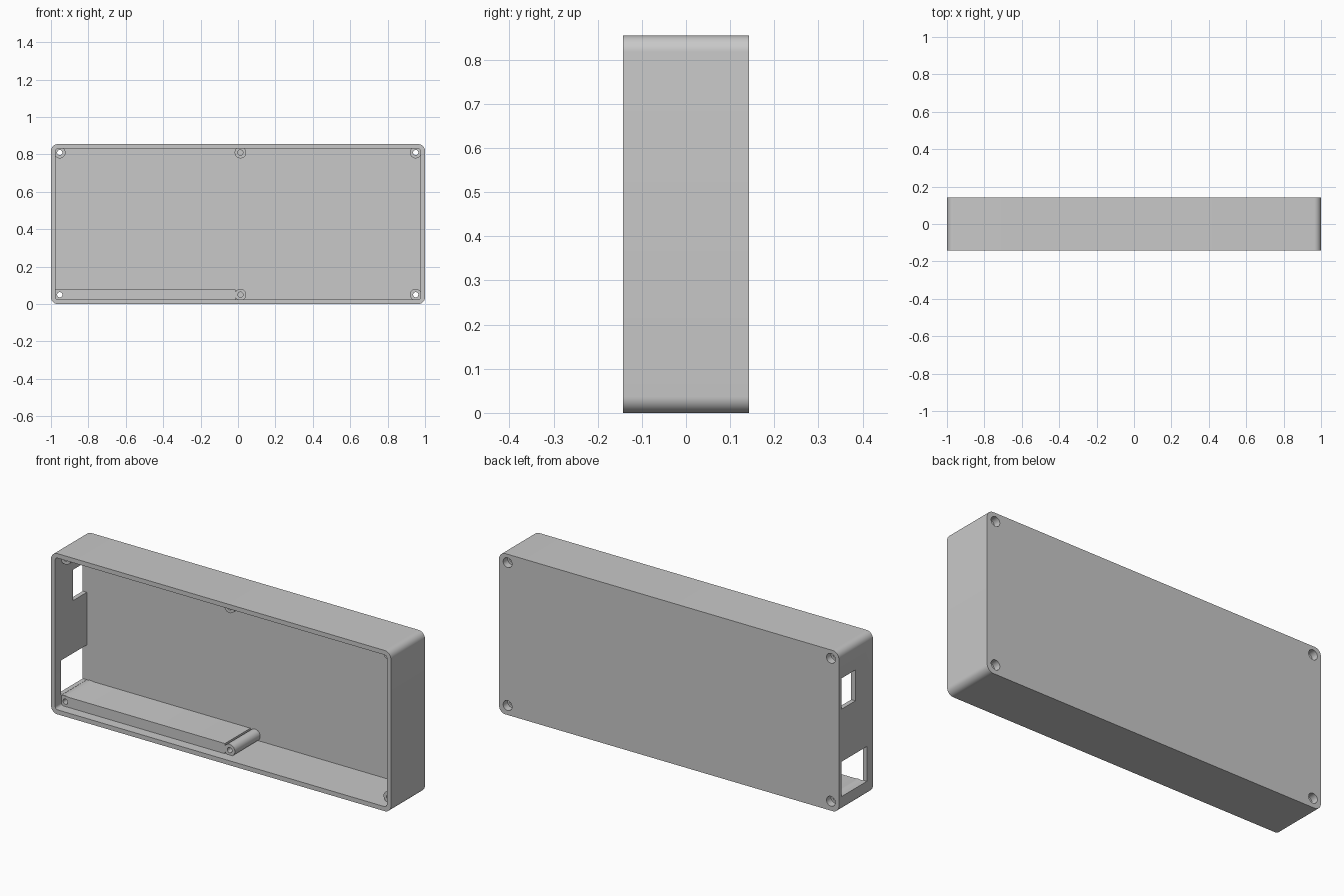
import bpy
import bmesh
import math
from mathutils import Matrix, Vector

cube = bpy.data.objects.get("Cube")
if cube:
    bpy.data.objects.remove(cube, do_unlink=True)

# Main dimensions
HALF_DEPTH = 0.143
HEIGHT = 0.855
WALL = 0.024
BACK_INNER = 0.124
RECESS = -0.09
POST_X = (-0.953, 0.013, 0.95)
POST_Z = (0.05, 0.81)

grey = bpy.data.materials.new("light_grey")
grey.use_nodes = True
grey.diffuse_color = (0.58, 0.58, 0.58, 1)
grey.node_tree.nodes["Principled BSDF"].inputs["Base Color"].default_value = grey.diffuse_color


def finish(name, bm):
    mesh = bpy.data.meshes.new(name)
    bmesh.ops.recalc_face_normals(bm, faces=bm.faces)
    bm.to_mesh(mesh)
    bm.free()
    obj = bpy.data.objects.new(name, mesh)
    bpy.context.collection.objects.link(obj)
    mesh.materials.append(grey)
    return obj


def block(name, low, high, radius=0.0):
    """Box between two corners, with optional rounding of the edges along y."""
    low, high = Vector(low), Vector(high)
    bm = bmesh.new()
    bmesh.ops.create_cube(bm, size=1)
    bmesh.ops.scale(bm, vec=high - low, verts=bm.verts)
    bmesh.ops.translate(bm, vec=(low + high) / 2, verts=bm.verts)
    if radius:
        edges = [e for e in bm.edges
                 if abs(e.verts[0].co.y - e.verts[1].co.y) > 0.01]
        bmesh.ops.bevel(bm, geom=edges, offset=radius, segments=10,
                        profile=0.5, affect='EDGES')
    return finish(name, bm)


def rod(name, x, z, y0, y1, radius):
    """Cylinder running along y."""
    bm = bmesh.new()
    turn = Matrix.Translation((x, (y0 + y1) / 2, z)) @ Matrix.Rotation(math.pi / 2, 4, 'X')
    bmesh.ops.create_cone(bm, cap_ends=True, segments=32, radius1=radius,
                          radius2=radius, depth=y1 - y0, matrix=turn)
    return finish(name, bm)


def combine(target, tool, operation):
    mod = target.modifiers.new(operation.lower(), 'BOOLEAN')
    mod.operation = operation
    mod.solver = 'EXACT'
    mod.object = tool
    bpy.context.view_layer.objects.active = target
    bpy.ops.object.modifier_apply(modifier=mod.name)
    bpy.data.objects.remove(tool, do_unlink=True)


# Open-fronted shell with rounded corners
case = block("enclosure_case", (-1, -HALF_DEPTH, 0), (1, HALF_DEPTH, HEIGHT), 0.037)
combine(case, block("cavity", (WALL - 1, -0.3, WALL),
                    (1 - WALL, BACK_INNER, HEIGHT - WALL), 0.014), 'DIFFERENCE')

# Ledge along the floor
combine(case, block("ledge", (-0.985, RECESS, 0.012), (-0.014, 0.133, 0.078)), 'UNION')

# Screw posts
for x in POST_X:
    for z in POST_Z:
        combine(case, rod("screw_post", x, z, RECESS + 0.001, 0.135, 0.031), 'UNION')

# Port openings in the side wall
for front, bottom, top in ((0.005, 0.544, 0.708), (-0.092, 0.079, 0.264)):
    combine(case, block("port", (-1.1, front, bottom), (-0.97, 0.123, top)), 'DIFFERENCE')

# Screw holes: through and counterbored at the corners, blind in the middle
for x in POST_X:
    for z in POST_Z:
        middle = abs(x) < 0.5
        combine(case, rod("screw_hole", x, z, -0.2, 0.05 if middle else 0.2, 0.014),
                'DIFFERENCE')
        if not middle:
            combine(case, rod("counterbore", x, z, 0.105, 0.2, 0.026), 'DIFFERENCE')

# Smooth round surfaces, crisp edges
bpy.ops.object.select_all(action='DESELECT')
case.select_set(True)
bpy.context.view_layer.objects.active = case
bpy.ops.object.shade_smooth_by_angle(angle=math.radians(30))
